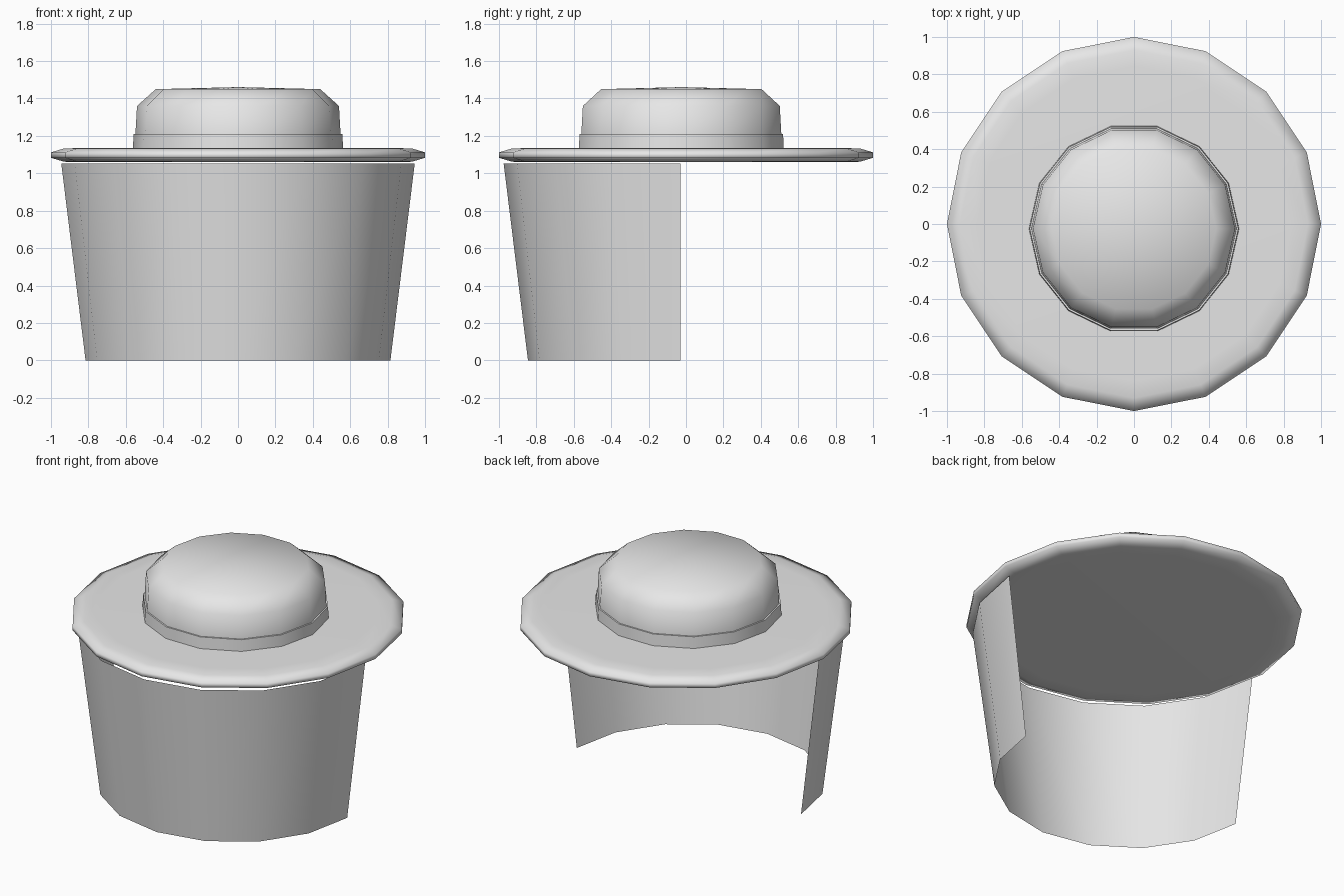
import bpy, bmesh, math

if "Cube" in bpy.data.objects:
    bpy.data.objects.remove(bpy.data.objects["Cube"])

grey = bpy.data.materials.new("plain grey")
grey.diffuse_color = (0.8, 0.8, 0.8, 1)
grey.use_nodes = True
grey.node_tree.nodes["Principled BSDF"].inputs["Base Color"].default_value = grey.diffuse_color


def lathe(name, profile, sides, cy, smooth_deg, start=0.0, sweep=360.0):
    """Spin a (radius, z) profile about the vertical line x=0, y=cy."""
    bm = bmesh.new()
    full = sweep >= 360
    count = sides if full else sides + 1
    rings = []
    for r, z in profile:
        if r == 0:
            rings.append([bm.verts.new((0, cy, z))] * count)
            continue
        ring = []
        for i in range(count):
            a = math.radians(start + sweep * i / sides)
            ring.append(bm.verts.new((r * math.cos(a), cy + r * math.sin(a), z)))
        rings.append(ring)
    for lo, hi in zip(rings, rings[1:]):
        for i in range(sides):
            j = (i + 1) % count
            corners = []
            for v in (lo[i], lo[j], hi[j], hi[i]):
                if v not in corners:
                    corners.append(v)
            bm.faces.new(corners)
    mesh = bpy.data.meshes.new(name)
    bm.to_mesh(mesh)
    bm.free()
    mesh.materials.append(grey)
    obj = bpy.data.objects.new(name, mesh)
    bpy.context.collection.objects.link(obj)
    bpy.ops.object.select_all(action='DESELECT')
    obj.select_set(True)
    bpy.context.view_layer.objects.active = obj
    bpy.ops.object.shade_smooth_by_angle(angle=math.radians(smooth_deg))
    return obj


# Wide 16-sided brim with a rounded edge and closed underside
lathe("brim", [(0, 1.06), (0.84, 1.06), (0.93, 1.062), (1.0, 1.083), (1.0, 1.112),
               (0.93, 1.133), (0.84, 1.135), (0, 1.135)], 16, 0, 85)

# 14-sided hat band and domed crown, set slightly forward
lathe("hat_band", [(0.562, 1.13), (0.558, 1.21), (0.5, 1.21)], 14, -0.025, 40)
lathe("crown", [(0.549, 1.2), (0.54, 1.36), (0.44, 1.45), (0, 1.461)], 14, -0.025, 60)

# Thin half-round drape hanging under the front of the brim
lathe("drape", [(0.815, 0), (0.945, 1.053)], 8, -0.03, 40, start=180, sweep=180)
